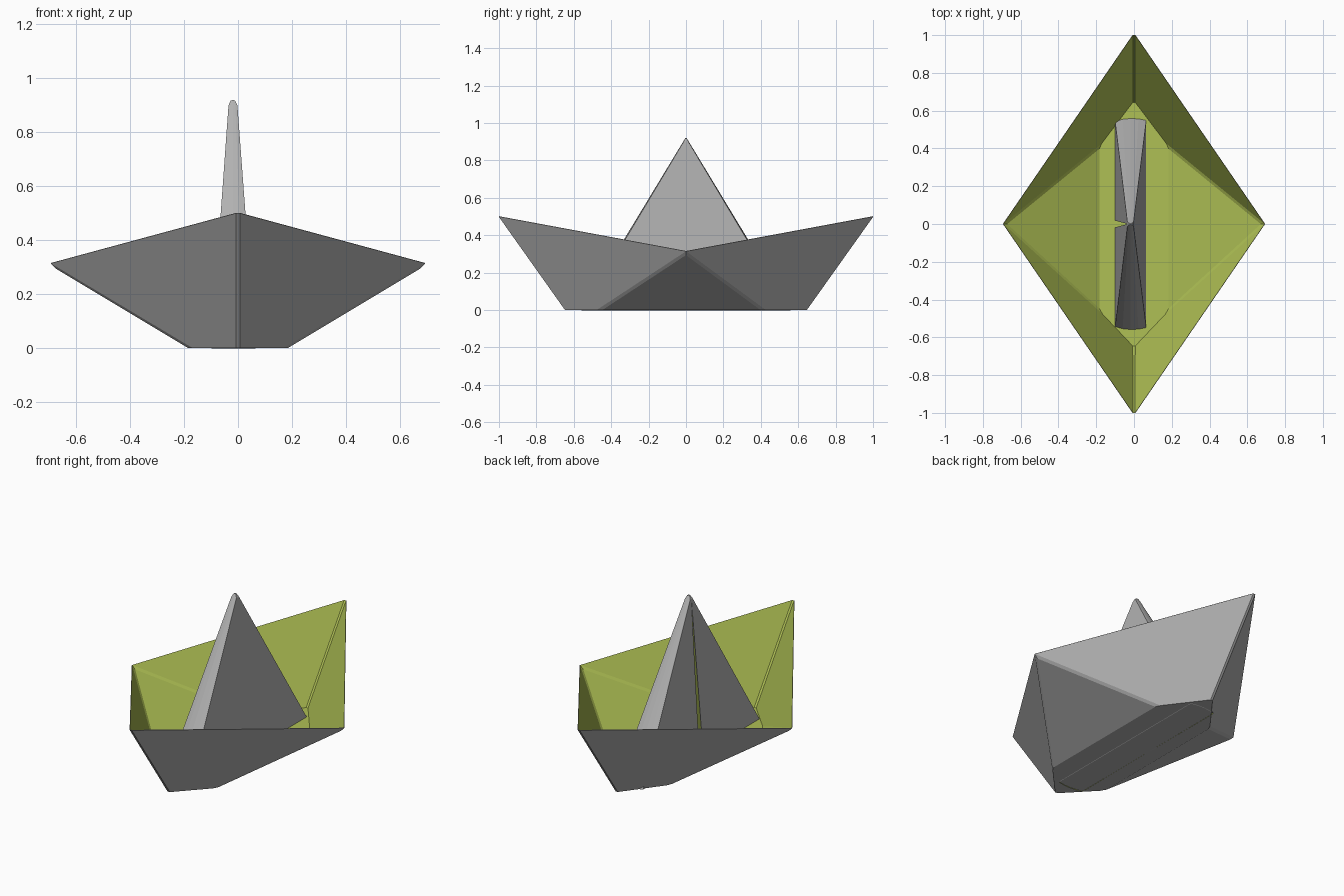
import bpy, bmesh

if "Cube" in bpy.data.objects:
    bpy.data.objects.remove(bpy.data.objects["Cube"])


def colour(name, rgb):
    mat = bpy.data.materials.new(name)
    mat.diffuse_color = (*rgb, 1)
    mat.use_nodes = True
    mat.node_tree.nodes["Principled BSDF"].inputs["Base Color"].default_value = mat.diffuse_color
    return mat


outside = colour("paper_outside", (.44, .44, .44))
inside = colour("paper_inside", (.43, .53, .09))


def make_sheet(name, bm):
    """Two-tone folded paper: grey outer skin, green inner skin."""
    mesh = bpy.data.meshes.new(name)
    bm.to_mesh(mesh)
    bm.free()
    obj = bpy.data.objects.new(name, mesh)
    bpy.context.collection.objects.link(obj)
    mesh.materials.append(outside)
    mesh.materials.append(inside)
    mod = obj.modifiers.new("paper_thickness", 'SOLIDIFY')
    mod.thickness = .003
    mod.offset = -1
    mod.material_offset = 1
    mod.material_offset_rim = 0


# Hull: open folded sheet, diamond rim tapering to a six-sided floor
bm = bmesh.new()
bow, stern = bm.verts.new((0, -1.012, .502)), bm.verts.new((0, 1.012, .502))
keel_f, keel_b = bm.verts.new((0, -.655, 0)), bm.verts.new((0, .655, 0))
sides = []
for s in (1, -1):
    tip = bm.verts.new((s * .688, 0, .302))
    front = bm.verts.new((s * .185, -.46, 0))
    back = bm.verts.new((s * .185, .41, 0))
    sides.append((front, back))
    for f in [(bow, keel_f, front, tip), (tip, front, back), (tip, back, keel_b, stern)]:
        bm.faces.new(f if s < 0 else f[::-1])
(rf, rb), (lf, lb) = sides
bm.faces.new((keel_f, lf, lb, keel_b, rb, rf))
bmesh.ops.recalc_face_normals(bm, faces=bm.faces[:])
bm.normal_update()
floor = min(bm.faces, key=lambda f: f.calc_center_median().z)
if floor.normal.z > 0:
    bmesh.ops.reverse_faces(bm, faces=bm.faces[:])
# Soft creases along the bow, stern and side folds
folds = [e for e in bm.edges if not e.is_boundary and abs(e.verts[0].co.z - e.verts[1].co.z) > .1]
bmesh.ops.bevel(bm, geom=folds, offset=.01, offset_type='OFFSET', segments=1,
                profile=.5, affect='EDGES')
make_sheet("hull", bm)

# Sail: tall folded tent with a narrow open seam on its left side
half = [(-.1, .018), (-.1, .545), (-.06, .556), (-.018, .56), (.024, .558), (.065, .55)]
base = [(x, -y) for x, y in half] + half[::-1]
n = len(base)
bm = bmesh.new()
low, high = [], []
for x, y in base:
    t = min(1, abs(x + .018) / .082)
    z = .92 - .02 * t ** 3
    low.append(bm.verts.new((x, y, 0)))
    high.append(bm.verts.new((-.019 + (x + .019) * .2, y * (.006 + .016 * t ** 3), z)))
for i in range(n - 1):
    bm.faces.new((low[i], low[i + 1], high[i + 1], high[i]))
# Small rounded cap over the peak
for i in range(1, n // 2 - 1):
    bm.faces.new((high[i], high[i + 1], high[n - 2 - i], high[n - 1 - i]))
make_sheet("sail", bm)
